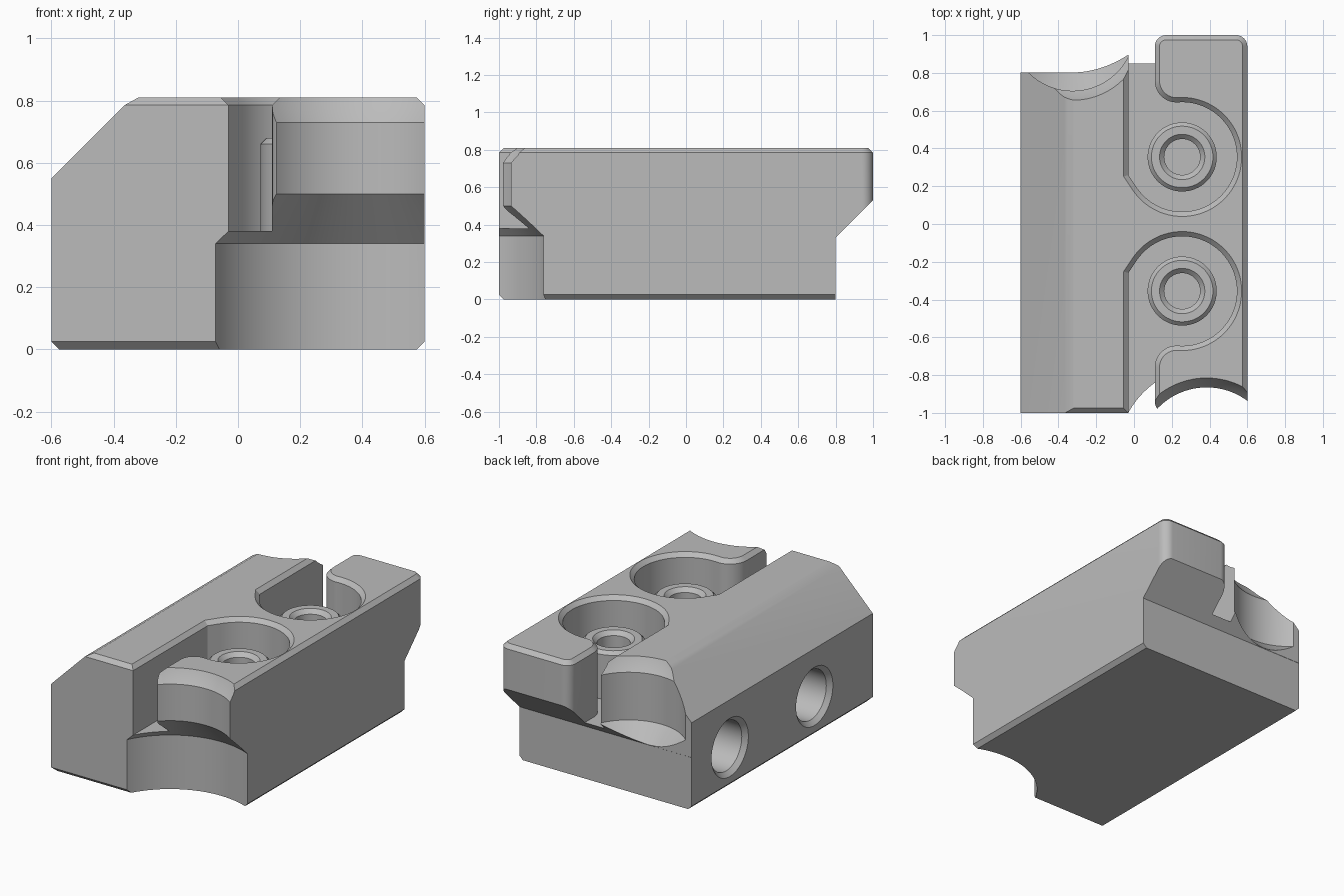
import bpy, bmesh
from math import sin, cos, tan, pi, radians, sqrt, atan2

cube = bpy.data.objects.get("Cube")
if cube:
    bpy.data.objects.remove(cube)

grey = bpy.data.materials.new("plain grey")
grey.use_nodes = True
COLOUR = (0.5, 0.5, 0.5, 1)
grey.diffuse_color = COLOUR
grey.node_tree.nodes["Principled BSDF"].inputs["Base Color"].default_value = COLOUR


def loft(name, loops):
    """Closed solid through stacked loops of equal point count."""
    bm = bmesh.new()
    rings = [[bm.verts.new(p) for p in loop] for loop in loops]
    n = len(rings[0])
    for a, b in zip(rings, rings[1:]):
        for i in range(n):
            j = (i + 1) % n
            bm.faces.new((a[i], a[j], b[j], b[i]))
    bm.faces.new(rings[0])
    bm.faces.new(rings[-1])
    bmesh.ops.recalc_face_normals(bm, faces=bm.faces)
    mesh = bpy.data.meshes.new(name)
    bm.to_mesh(mesh)
    bm.free()
    mesh.materials.append(grey)
    obj = bpy.data.objects.new(name, mesh)
    bpy.context.collection.objects.link(obj)
    return obj


def arc(cx, cy, r, start, end, n):
    return [(cx + r * cos(start + (end - start) * i / n),
             cy + r * sin(start + (end - start) * i / n)) for i in range(n + 1)]


def revolve(name, cx, cy, profile, n=96):
    """Turned solid about a vertical axis from (radius, height) pairs."""
    return loft(name, [[(x, y, z) for x, y in arc(cx, cy, r, 0, 2 * pi, n)[:-1]]
                       for r, z in profile])


def boolean(target, tool, operation):
    tool.hide_render = True
    mod = target.modifiers.new(operation.lower(), 'BOOLEAN')
    mod.operation = operation
    mod.solver = 'EXACT'
    mod.object = tool
    bpy.context.view_layer.objects.active = target
    bpy.ops.object.modifier_apply(modifier=mod.name)
    bpy.data.objects.remove(tool)


def smooth(obj):
    bpy.ops.object.select_all(action='DESELECT')
    obj.select_set(True)
    bpy.context.view_layer.objects.active = obj
    bpy.ops.object.shade_smooth_by_angle(angle=radians(22))


# Body: end profile with the sloped side
END = [(-.575, 0), (.8, 0), (.8, .81), (-.32, .81), (-.365, .785), (-.6, .55), (-.6, .025)]
body = loft("clamp_body", [[(x, y, z) for x, z in END] for y in (-1.3, 1.3)])

# Side profile with the overhang at the back
SIDE = [(-.925, -.05), (.8, -.05), (.8, .33), (1.2, .73), (1.2, .9), (-.885, .9),
        (-1, .785), (-1, .025 - .0)]
side = loft("side_limit", [[(x, y, z) for y, z in SIDE] for x in (-1, 1)])
boolean(body, side, 'INTERSECT')


# Plan outline: rounded back corner and chamfered rims
def plan(d):
    return [(-2, -2), (.6 - d, -2)] + arc(.54, .94, .06 - d, 0, pi / 2, 10) + [(-2, 1 - d)]


BEVEL = .025
limit = loft("plan_limit", [[(x, y, z) for x, y in plan(d)] for d, z in
                            ((BEVEL, -.1), (BEVEL, 0), (0, BEVEL), (0, .785),
                             (BEVEL, .81), (BEVEL, .95))])
boolean(body, limit, 'INTERSECT')

# Front scoop: wide below, narrow above, flared rim
scoop = revolve("front_scoop", .385, -1.225,
                ((.51, -.1), (.51, .34), (.36, .5), (.36, .73), (.39, .77), (.41, .81), (.41, .95)))
boolean(body, scoop, 'DIFFERENCE')

# Back scoop with its sloping ledge, and the squared corner beside it
scoop = revolve("back_scoop", -.325, 1.035,
                ((.13, .23), (.33, .43), (.33, .73), (.36, .77), (.38, .81), (.38, .95)))
boolean(body, scoop, 'DIFFERENCE')
corner = loft("corner_cut", [[(x, y, z) for x, y in
                              ((-.8, .801), (-.325, .801), (-.325, 1.2), (-.8, 1.2))]
                             for z in (.2, .95)])
boolean(body, corner, 'DIFFERENCE')

# Round pockets opening into the end slots
CX, CY, R = .255, -.355, .29
LEFT, RIGHT, FILLET = -.03, .11, .115


def pocket(d):
    tangent = radians(146)
    r = R + d
    tx, ty = CX + r * cos(tangent), CY + r * sin(tangent)
    left = LEFT - d
    corner_y = ty - (tx - left) * tan(pi - (tangent - pi / 2) - pi / 2 + pi / 9)
    corner_y = ty + (tx - left) * cos(tangent) / sin(tangent)
    fx = RIGHT + FILLET
    fy = CY - sqrt((R + FILLET) ** 2 - (fx - CX) ** 2)
    a = atan2(fy - CY, fx - CX)
    return ([(left, -1.3), (left, corner_y)]
            + arc(CX, CY, r, tangent, a, 56)
            + arc(fx, fy, FILLET - d, a + pi, pi, 14)[1:]
            + arc(RIGHT + .06, -.94, .06 - d, pi, 1.5 * pi, 8)
            + [(RIGHT + .06, -1.3)])


for s in (1, -1):
    cut = loft("pocket_cut", [[(x, s * y, z) for x, y in pocket(d)] for d, z in
                              ((0, .38), (0, .785), (BEVEL, .81), (BEVEL, .95))])
    boolean(body, cut, 'DIFFERENCE')

    # Countersunk hole in the flat side
    hole = loft("side_hole", [[(x, y, z) for y, z in arc(s * .42, .25, r, 0, 2 * pi, 48)[:-1]]
                              for x, r in ((-.7, .183), (-.6, .183), (-.573, .156), (-.1, .156))])
    boolean(body, hole, 'DIFFERENCE')

    # Hollow bolt boss standing on the pocket floor
    name = "front_boss" if s == 1 else "back_boss"
    boss = revolve(name, CX, s * CY, ((.183, .37), (.183, .66), (.163, .68), (.12, .68),
                                      (.095, .655), (.095, .45)), 64)
    smooth(boss)

smooth(body)
